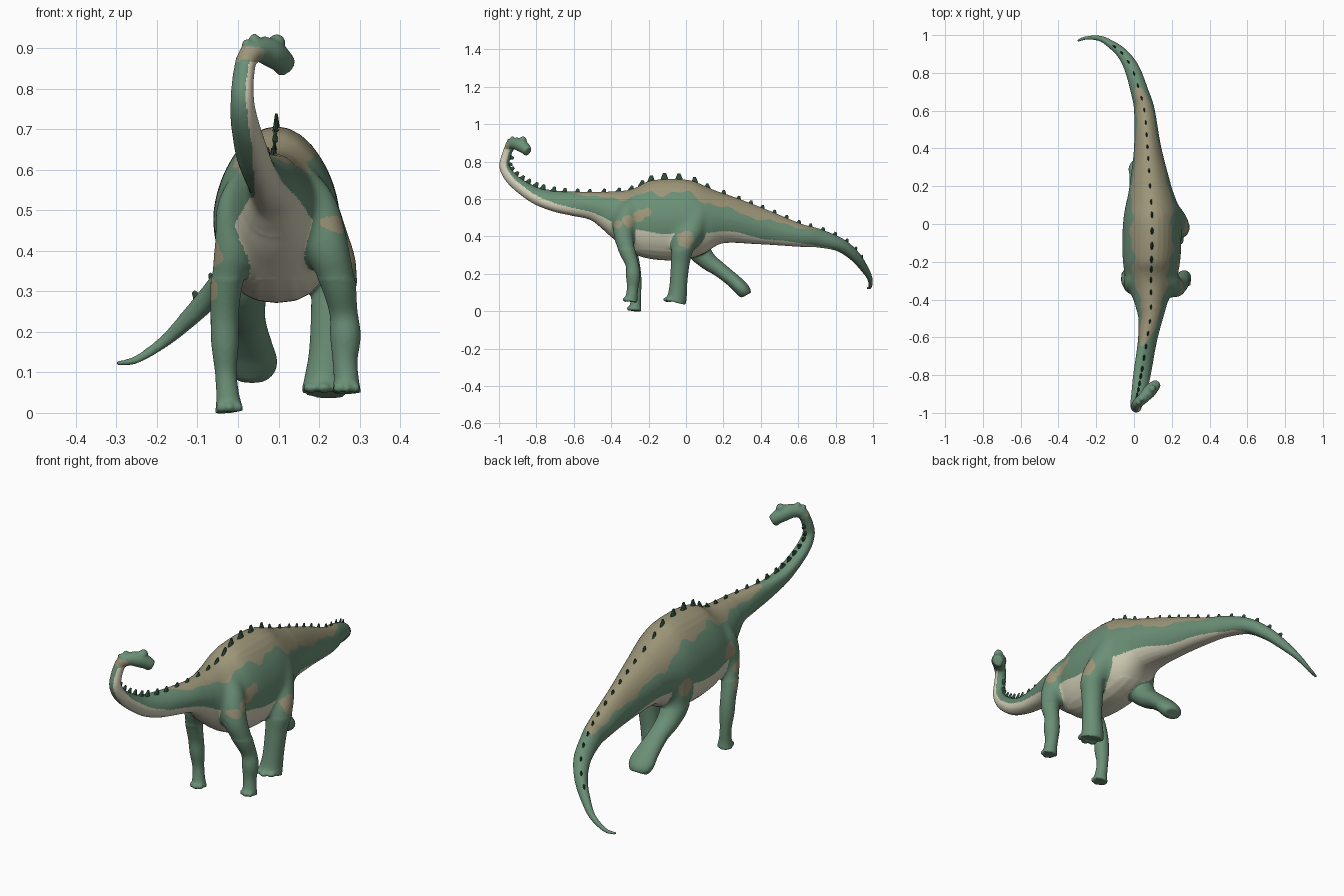
import bpy, bmesh, math
from mathutils import Vector, Matrix, kdtree

if "Cube" in bpy.data.objects:
    bpy.data.objects.remove(bpy.data.objects["Cube"])


def material(name, rgb):
    m = bpy.data.materials.new(name)
    m.diffuse_color = (*rgb, 1)
    m.use_nodes = True
    m.node_tree.nodes["Principled BSDF"].inputs["Base Color"].default_value = m.diffuse_color
    return m


GREEN = material("skin green", (0.145, 0.275, 0.182))
TAN = material("back tan", (0.335, 0.302, 0.19))
CREAM = material("belly cream", (0.67, 0.64, 0.49))
DARK = material("spine dark green", (0.028, 0.075, 0.042))

# Centre line from tail tip to neck top: x, y, z, half width, half height
BODY = [(-.30, .97, .122, .007, .007), (-.25, .985, .132, .010, .010),
        (-.18, .982, .178, .015, .015), (-.12, .95, .235, .022, .023),
        (-.06, .90, .298, .030, .030), (-.01, .82, .356, .040, .037),
        (.03, .70, .392, .047, .051), (.055, .60, .407, .055, .063),
        (.072, .40, .453, .073, .097), (.085, .20, .493, .112, .134),
        (.095, .05, .492, .150, .202), (.095, -.08, .489, .157, .218),
        (.092, -.22, .492, .150, .203), (.09, -.32, .51, .122, .152),
        (.09, -.42, .543, .087, .105), (.087, -.50, .563, .065, .076),
        (.072, -.60, .575, .051, .066), (.056, -.70, .59, .043, .060),
        (.04, -.80, .62, .038, .052), (.025, -.89, .674, .034, .041),
        (.014, -.945, .726, .031, .034), (.010, -.97, .775, .027, .029),
        (.012, -.962, .825, .025, .027), (.02, -.945, .875, .024, .026)]
# Head and limbs: x, y, z, radius (or width and thickness)
HEAD = [(.018, -.948, .865, .025), (.034, -.936, .889, .028), (.058, -.912, .895, .031),
        (.08, -.888, .889, .035), (.100, -.866, .875, .032), (.118, -.850, .861, .026),
        (.126, -.843, .855, .021)]
LEGS = [
    [(.12, -.27, .61, .035), (.180, -.310, .52, .060), (.216, -.335, .42, .056),
     (.246, -.315, .325, .044), (.260, -.288, .25, .035), (.265, -.283, .19, .038),
     (.264, -.285, .13, .031), (.267, -.29, .085, .031), (.268, -.295, .05, .036)],
    [(.06, -.26, .61, .035), (.008, -.300, .52, .057), (-.008, -.322, .42, .051),
     (-.028, -.30, .32, .040), (-.033, -.280, .24, .035), (-.032, -.272, .17, .034),
     (-.030, -.266, .10, .027), (-.025, -.27, .04, .029), (-.021, -.273, .002, .036)],
    [(.13, .08, .61, .04), (.165, .065, .53, .070), (.205, .03, .43, .068),
     (.236, -.014, .35, .060), (.230, -.03, .26, .050), (.222, -.04, .15, .047),
     (.215, -.046, .085, .051), (.212, -.055, .05, .056)],
    [(.07, .08, .59, .05, .05), (.035, .07, .48, .080, .080), (.015, .06, .35, .066, .068),
     (.014, .11, .275, .055, .050), (.022, .18, .222, .047, .040), (.03, .25, .166, .055, .038),
     (.034, .29, .128, .063, .039), (.034, .312, .102, .056, .037), (.034, .322, .085, .04, .028)],
]


def spline(points, steps):
    """Catmull-Rom samples through the points."""
    out, n = [], len(points)
    for i in range(n - 1):
        a, b, c, d = (points[max(0, min(n - 1, k))] for k in (i - 1, i, i + 1, i + 2))
        for s in range(steps):
            t = s / steps
            out.append([q + .5 * t * (r - p + t * (2*p - 5*q + 4*r - w + t * (3*(q - r) + w - p)))
                        for p, q, r, w in zip(a, b, c, d)])
    out.append(list(points[-1]))
    return out


def frames(samples, is_body=False, twisted=True):
    """Centre, tangent, side, up, half width, half height for each sample."""
    cs = [Vector(s[:3]) for s in samples]
    out = []
    for i, s in enumerate(samples):
        T = (cs[min(i + 1, len(cs) - 1)] - cs[max(i - 1, 0)]).normalized()
        if is_body and s[1] > -.5:
            S = Vector((0, 0, 1)).cross(T).normalized()
        else:
            X = Vector((1, 0, 0))
            S = (X - T * X.dot(T)).normalized()
        if is_body and twisted:  # the neck twists so its throat turns towards +x
            twist = 1.15 * max(0, min(1, (-.5 - s[1]) / .45))
            S = Matrix.Rotation(twist, 3, T) @ S
        out.append((cs[i], T, S, T.cross(S), s[3], s[-1]))
    return out


def loft(bm, fr, trunk=False, sides=28):
    """Tube through the frames; a trunk is pinched above and fuller below."""
    rings = []
    for c, T, S, U, w, h in fr:
        ring = []
        for k in range(sides):
            a = 2 * math.pi * k / sides
            x, z = math.cos(a), math.sin(a)
            if trunk:
                x = x * (1 - .13 * z) if z > 0 else math.copysign(abs(x) ** .8, x)
            ring.append(bm.verts.new(c + S * w * x + U * h * z))
        rings.append(ring)
    for r, q in zip(rings, rings[1:]):
        for k in range(sides):
            j = (k + 1) % sides
            bm.faces.new((r[k], r[j], q[j], q[k]))
    bm.faces.new(rings[0][::-1])
    bm.faces.new(rings[-1])


def blob(bm, loc, size):
    m = Matrix.Translation(loc) @ Matrix.Diagonal((*size, 1))
    bmesh.ops.create_uvsphere(bm, u_segments=14, v_segments=10, radius=1, matrix=m)


# Rough shape: overlapping lofts fused into one skin
bm = bmesh.new()
spine_line = frames(spline(BODY, 8), True)
leg_lines = [frames(spline(leg, 5)) for leg in LEGS]
loft(bm, spine_line, True)
loft(bm, frames(spline(HEAD, 5)))
for line in leg_lines:
    loft(bm, line)
# toes on the three standing feet
for leg in LEGS[:3]:
    x, y, z, r = leg[-1]
    for a in (-.8, 0, .8):
        blob(bm, (x + r * .8 * math.sin(a), y - r * .8 * math.cos(a), z + .012),
             (r * .36, r * .42, .013))
# head crest, brow bumps and chin
for loc, r in (((.096, -.872, .914), .021), ((.022, -.945, .910), .013),
               ((.040, -.928, .923), .013), ((.066, -.905, .918), .012),
               ((.108, -.855, .848), .017)):
    blob(bm, loc, (r, r, r))
bmesh.ops.recalc_face_normals(bm, faces=bm.faces)
rough = bpy.data.meshes.new("rough")
bm.to_mesh(rough)
bm.free()
helper = bpy.data.objects.new("rough", rough)
bpy.context.collection.objects.link(helper)
mod = helper.modifiers.new("fuse", 'REMESH')
mod.mode, mod.voxel_size = 'VOXEL', .0055
mod = helper.modifiers.new("soften", 'SMOOTH')
mod.factor, mod.iterations = .5, 5
deps = bpy.context.evaluated_depsgraph_get()
skin = bpy.data.meshes.new_from_object(helper.evaluated_get(deps))
bpy.data.objects.remove(helper)
# melt shoulders and hips into the trunk
bm = bmesh.new()
bm.from_mesh(skin)
trunk = [v for v in bm.verts if -.44 < v.co.y < .22 and .33 < v.co.z < .66]
for _ in range(50):
    bmesh.ops.smooth_vert(bm, verts=trunk, factor=.5, use_axis_x=True, use_axis_y=True,
                          use_axis_z=True)
bm.to_mesh(skin)
bm.free()
body = bpy.data.objects.new("dinosaur_body", skin)
bpy.context.collection.objects.link(body)
skin.materials.clear()
for m in (GREEN, TAN, CREAM):
    skin.materials.append(m)

# Colour limits along the body: y, belly limit, back limit (-1 bottom, 1 top)
LIMITS = [(-1.1, -.7, 2), (-.95, -.7, 2), (-.74, -.58, 1.3), (-.6, -.5, .78), (-.46, -.45, .6),
          (-.2, -.32, .67), (0, -.33, .65), (.2, -.47, .42), (.4, -.65, .36), (.6, -.68, .6),
          (.78, -.88, 1), (1.1, -2, 2)]
# Tan patches: x, y, z, radius
SPOTS = [(.21, -.36, .465, .028), (.21, -.31, .480, .036), (.21, -.25, .508, .036),
         (.21, -.205, .528, .026), (.28, -.005, .385, .045), (-.065, -.325, .39, .033),
         (-.06, -.305, .305, .028), (-.06, -.27, .48, .040), (-.06, .07, .43, .042),
         (.02, -.955, .885, .022)]


def limits(y):
    for a, b in zip(LIMITS, LIMITS[1:]):
        if y <= b[0]:
            t = (y - a[0]) / (b[0] - a[0])
            return a[1] + t * (b[1] - a[1]), a[2] + t * (b[2] - a[2])
    return -2, 2


def search_tree(line):
    tree = kdtree.KDTree(len(line))
    for i, f in enumerate(line):
        tree.insert(f[0], i)
    tree.balance()
    return tree


tree = search_tree(spine_line)
limbs = [f for line in leg_lines for f in line]
limb_tree = search_tree(limbs)
for poly in skin.polygons:
    p = poly.center
    c, T, S, U, w, h = spine_line[tree.find(p)[1]]
    u, v = (p - c).dot(S) / w, (p - c).dot(U) / h
    low, high = limits(p.y)
    high += .07 * math.sin(p.y * 27 + p.x * 9) + .04 * math.sin(p.y * 61)
    low += .03 * math.sin(p.y * 23 + 1)
    index = 0
    on_head = p.y < -.8 and p.z > .868
    _, k, dist = limb_tree.find(p)
    on_limb = dist < limbs[k][4] * 1.12 + .004
    if not on_head:
        if v < low and not on_limb and math.hypot(u, v) < 1.4:
            index = 2
        elif v > high:
            index = 1
    if index == 0:
        wob = 1 + .15 * math.sin(p.y * 90) * math.sin(p.z * 80)
        for x, y, z, r in SPOTS:
            if Vector(((p.x - x) * .45, p.y - y, p.z - z)).length < r * wob:
                index = 1
    poly.material_index = index
    poly.use_smooth = True

# Row of flattened spines along neck, back and tail
bm = bmesh.new()
travel, last = 0, spine_line[0][0]
for c, T, S, U, w, h in frames(spline(BODY, 16), True, False):
    travel += (c - last).length
    last = c
    big = math.exp(-((c.y + .1) / .17) ** 2)
    gap = .042 if c.y < -.8 else .064 + .012 * big
    if c.y > .93 and c.z < .3 or c.z > .84 or travel < gap:
        continue
    travel = 0
    length, height, width = .018 + .008 * big, .021 + .017 * big, .007 + .003 * big
    rot = Matrix((S, -T, U)).transposed().to_4x4()
    place = Matrix.Translation(c + U * (h - .010 + height / 2)) @ rot
    size = Matrix.Diagonal((width, length, height + .008, 1))
    bmesh.ops.create_cone(bm, cap_ends=True, segments=10, radius1=1, radius2=.32,
                          depth=1, matrix=place @ size)
mesh = bpy.data.meshes.new("back_spines")
bm.to_mesh(mesh)
bm.free()
mesh.materials.append(DARK)
spines = bpy.data.objects.new("back_spines", mesh)
bpy.context.collection.objects.link(spines)
bpy.context.view_layer.objects.active = spines
spines.select_set(True)
bpy.ops.object.shade_smooth_by_angle(angle=math.radians(50))
